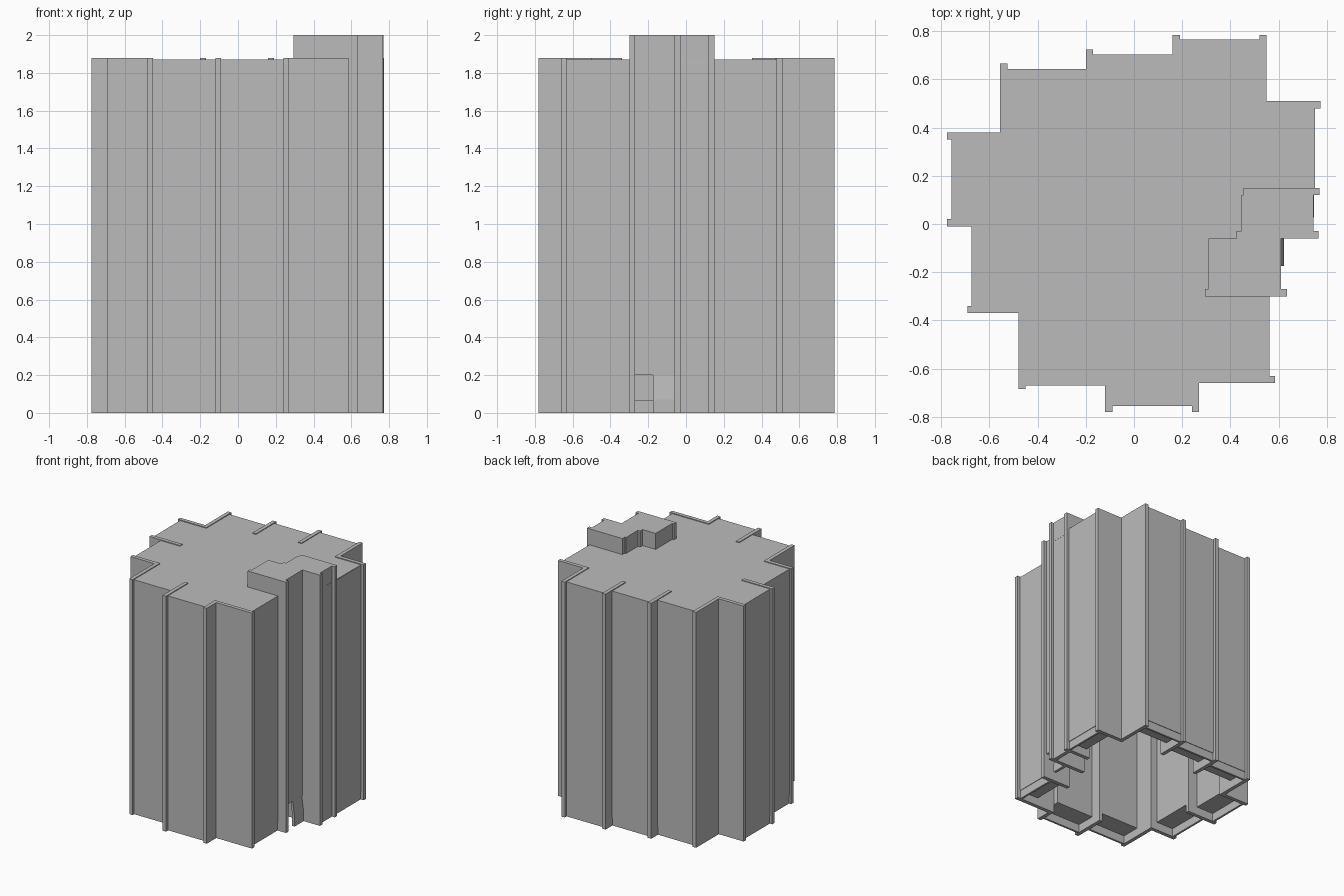
import bpy, bmesh

cube = bpy.data.objects.get("Cube")
if cube:
    bpy.data.objects.remove(cube, do_unlink=True)

concrete = bpy.data.materials.new("light grey concrete")
concrete.use_nodes = True
GREY = (0.5, 0.5, 0.5, 1)
concrete.diffuse_color = GREY
concrete.node_tree.nodes["Principled BSDF"].inputs["Base Color"].default_value = GREY

WALL_TOP, ROOF, TOWER_TOP = 1.878, 1.872, 2.0
SILL = 0.065     # height of the ground floor band
DEPTH = 0.17     # depth of each bay behind its face
T = 0.03         # thickness of the fin walls


def finish(name, bm):
    bmesh.ops.recalc_face_normals(bm, faces=bm.faces)
    mesh = bpy.data.meshes.new(name)
    bm.to_mesh(mesh)
    bm.free()
    mesh.materials.append(concrete)
    obj = bpy.data.objects.new(name, mesh)
    bpy.context.collection.objects.link(obj)
    return obj


def prism(name, points, z0, z1):
    """Extrude a plan outline from z0 to z1."""
    bm = bmesh.new()
    face = bm.faces.new([bm.verts.new((x, y, z0)) for x, y in points])
    side = bmesh.ops.extrude_face_region(bm, geom=[face])["geom"]
    for v in side:
        if isinstance(v, bmesh.types.BMVert):
            v.co.z = z1
    return finish(name, bm)


def box(name, x0, x1, y0, y1, z0, z1):
    return prism(name, [(x0, y0), (x1, y0), (x1, y1), (x0, y1)], z0, z1)


def bay(name, axis, side, face, a, b):
    """Facade block with a thin band below; side is the outward sign."""
    for part, start, deep, z0, z1 in (("panel", 0, DEPTH, SILL, ROOF - 0.004),
                                      ("base", 0.004, 0.02, 0, SILL)):
        p, q = sorted((face - side * start, face - side * deep))
        span = (p, q, a, b) if axis == "x" else (a, b, p, q)
        box(f"{name}_{part}", *span, z0, z1)


# Facade bays: axis, outward sign, face position, span
bays = {
    "front_left_bay": ("y", -1, -0.67, -0.45, -0.12),
    "front_middle_bay": ("y", -1, -0.755, -0.09, 0.24),
    "east_front_bay": ("x", 1, 0.563, -0.63, -0.30),
    "east_back_bay": ("x", 1, 0.75, 0.15, 0.48),
    "back_east_bay": ("y", 1, 0.765, 0.19, 0.52),
    "back_middle_bay": ("y", 1, 0.703, -0.17, 0.16),
    "back_west_bay": ("y", 1, 0.643, -0.525, -0.20),
    "west_back_bay": ("x", -1, -0.757, 0.02, 0.35),
    "west_front_bay": ("x", -1, -0.675, -0.34, -0.01),
}
for name, spec in bays.items():
    bay(name, *spec)

# Fin walls running front to back: x, y range
for i, (x, y0, y1) in enumerate([
        (-0.48, -0.685, -0.34), (-0.12, -0.78, -0.50), (0.24, -0.78, -0.63),
        (-0.555, 0.35, 0.665), (-0.20, 0.47, 0.725),
        (0.16, 0.53, 0.785), (0.52, 0.48, 0.785)]):
    box(f"long_fin_wall_{i + 1}", x, x + T, y0, y1, 0, WALL_TOP)

# Fin walls running side to side: y, x range
for i, (y, x0, x1) in enumerate([
        (-0.37, -0.69, -0.45), (-0.01, -0.775, -0.505), (0.35, -0.775, -0.525),
        (0.48, 0.52, 0.773), (0.12, 0.55, 0.77), (-0.06, 0.45, 0.765),
        (-0.30, 0.39, 0.635), (-0.66, 0.24, 0.585)]):
    box(f"cross_fin_wall_{i + 1}", x0, x1, y, y + T, 0, WALL_TOP)

# Roof slab following the stepped plan
prism("roof_slab", [
    (-0.48, -0.67), (-0.12, -0.67), (-0.12, -0.755), (0.27, -0.755),
    (0.27, -0.66), (0.563, -0.66), (0.563, -0.30), (0.61, -0.30),
    (0.61, -0.06), (0.745, -0.06), (0.75, 0.51), (0.55, 0.51),
    (0.55, 0.765), (0.16, 0.765), (0.16, 0.703), (-0.20, 0.703),
    (-0.20, 0.643), (-0.555, 0.643), (-0.555, 0.38), (-0.757, 0.38),
    (-0.757, -0.01), (-0.675, -0.01), (-0.675, -0.37), (-0.48, -0.37)],
    ROOF - 0.03, ROOF)

# Stair and lift tower head above the roof
prism("tower_head", [
    (0.295, -0.30), (0.635, -0.30), (0.635, -0.27), (0.61, -0.27),
    (0.61, -0.06), (0.765, -0.06), (0.765, -0.03), (0.745, -0.03),
    (0.745, 0.12), (0.77, 0.12), (0.77, 0.15), (0.455, 0.15),
    (0.455, 0.12), (0.445, 0.12), (0.445, -0.03), (0.425, -0.03),
    (0.425, -0.06), (0.31, -0.06), (0.31, -0.27), (0.295, -0.27)],
    ROOF - 0.02, TOWER_TOP)

# Tower walls, with an entrance opening under the front one
box("lift_wall", 0.715, 0.745, -0.03, 0.12, 0, ROOF)
box("stair_wall", 0.58, 0.61, -0.27, -0.06, 0.20, ROOF)

# Sloped screen in half of the entrance
bm = bmesh.new()
profile = [(0.595, 0.20), (0.605, 0.20), (0.622, 0.07), (0.622, 0), (0.60, 0)]
face = bm.faces.new([bm.verts.new((x, -0.175, z)) for x, z in profile])
moved = bmesh.ops.extrude_face_region(bm, geom=[face])["geom"]
bmesh.ops.translate(bm, vec=(0, 0.115, 0),
                    verts=[g for g in moved if isinstance(g, bmesh.types.BMVert)])
finish("entrance_screen", bm)
